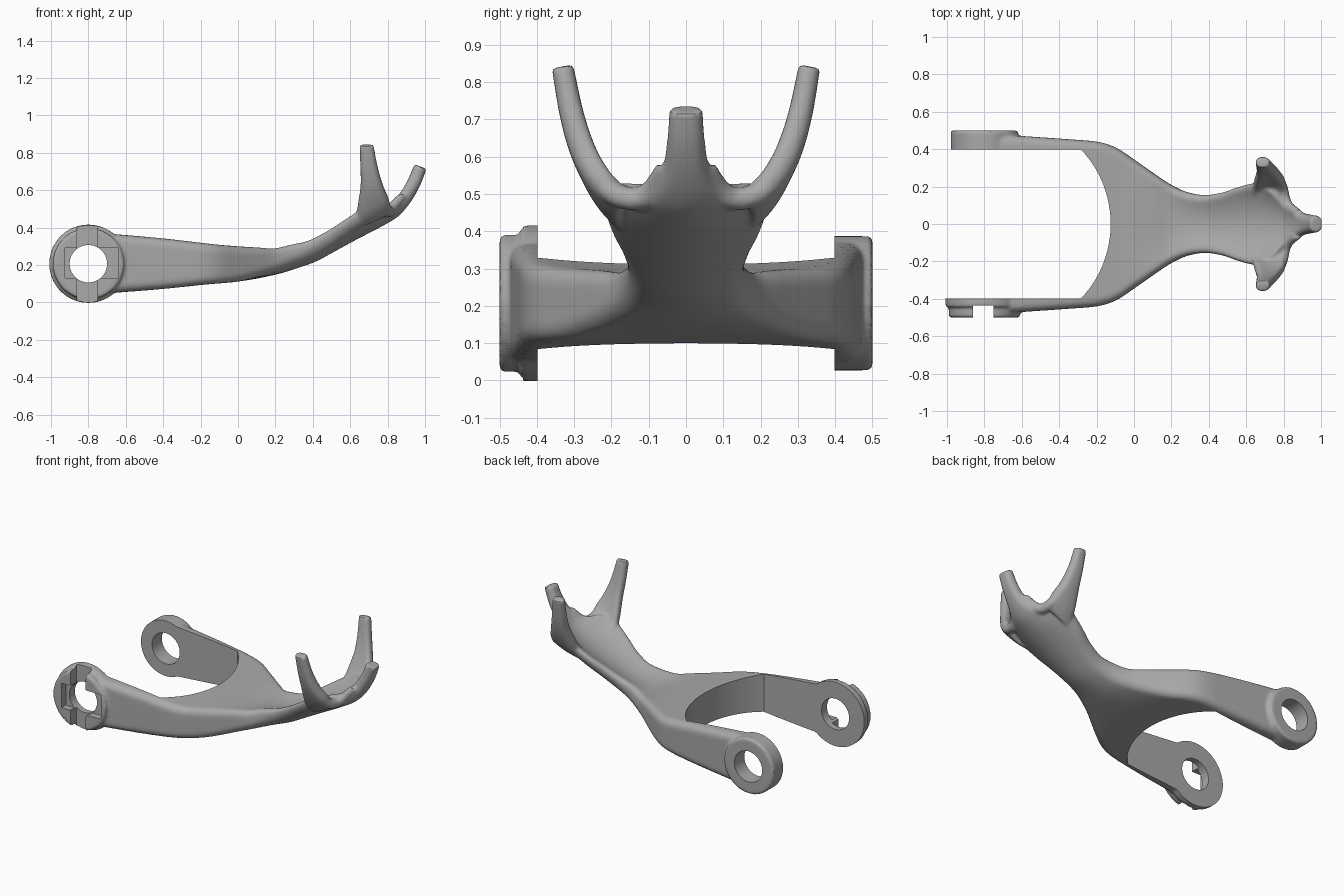
import bpy, bmesh, math
from mathutils import Vector, Matrix

if "Cube" in bpy.data.objects:
    bpy.data.objects.remove(bpy.data.objects["Cube"])

PIVOT = (-0.8, 0.207)      # x, z of the arm holes


def section(row, tangent, axis, radius, n=28):
    """Rounded flat section, bowed towards its upper side."""
    x, y, z, a, b, bow, tilt = row
    width = (Vector(axis) + Vector((0, 0, tilt))).normalized()
    up = tangent.cross(width).normalized()
    r = min(radius, a, b * 0.97)
    pts = []
    for side in (1, -1):
        for i in range(n):
            s = -side * math.sin(math.pi * (i / (n - 1) - 0.5))
            e = max(0, abs(s) * a - (a - r))
            h = b - r + math.sqrt(max(0, r * r - e * e))
            pts.append(Vector((x, y, z)) + width * a * s + up * (side * h + bow * s * s))
    return pts


def loft(bm, rows, axis, radius=0.045, steps=7):
    """Sweep sections along a smooth path through the rows."""
    ext = [rows[0]] + list(rows) + [rows[-1]]
    fine = []
    for p0, p1, p2, p3 in zip(ext, ext[1:], ext[2:], ext[3:]):
        for k in range(steps):
            t = k / steps
            fine.append([0.5 * (2 * b + (c - a) * t + (2 * a - 5 * b + 4 * c - d) * t * t
                                + (3 * b - a - 3 * c + d) * t ** 3)
                         for a, b, c, d in zip(p0, p1, p2, p3)])
    fine.append(list(rows[-1]))
    last = len(fine) - 1
    rings = []
    for i, row in enumerate(fine):
        tangent = Vector(fine[min(i + 1, last)][:3]) - Vector(fine[max(i - 1, 0)][:3])
        rings.append([bm.verts.new(p) for p in section(row, tangent.normalized(), axis, radius)])
    count = len(rings[0])
    for r0, r1 in zip(rings, rings[1:]):
        for j in range(count):
            k = (j + 1) % count
            bm.faces.new((r0[j], r0[k], r1[k], r1[j]))
    bm.faces.new(rings[0])
    bm.faces.new(rings[-1])


def disc(bm, radius, y0, y1):
    """Cylinder along y, centred on the arm holes."""
    place = Matrix.Translation((PIVOT[0], (y0 + y1) / 2, PIVOT[1])) @ Matrix.Rotation(math.pi / 2, 4, 'X')
    bmesh.ops.create_cone(bm, cap_ends=True, segments=96, radius1=radius, radius2=radius,
                          depth=abs(y1 - y0), matrix=place)


def box(bm, lo, hi):
    lo, hi = Vector(lo), Vector(hi)
    bmesh.ops.create_cube(bm, size=1, matrix=Matrix.Translation((lo + hi) / 2)
                          @ Matrix.Diagonal((*(hi - lo), 1)))


def finish(bm, name):
    bmesh.ops.recalc_face_normals(bm, faces=bm.faces[:])
    mesh = bpy.data.meshes.new(name)
    bm.to_mesh(mesh)
    bm.free()
    obj = bpy.data.objects.new(name, mesh)
    bpy.context.collection.objects.link(obj)
    return obj


# Fork body, neck, bowl floor and centre prong: x, z, half width, half height, bow
spine = [
    (-0.8, 0.209, 0.483, 0.167, 0), (-0.55, 0.208, 0.467, 0.148, 0),
    (-0.35, 0.207, 0.453, 0.13, 0), (-0.2, 0.206, 0.44, 0.113, 0),
    (-0.1, 0.205, 0.41, 0.103, 0), (0, 0.206, 0.345, 0.094, 0),
    (0.1, 0.208, 0.275, 0.08, 0.01), (0.2, 0.213, 0.21, 0.063, 0.022),
    (0.3, 0.235, 0.168, 0.055, 0.035), (0.4, 0.262, 0.155, 0.046, 0.045),
    (0.5, 0.31, 0.17, 0.041, 0.05), (0.6, 0.36, 0.202, 0.037, 0.065),
    (0.7, 0.41, 0.22, 0.035, 0.08), (0.77, 0.447, 0.195, 0.035, 0.075),
    (0.84, 0.492, 0.11, 0.035, 0.03), (0.9, 0.567, 0.064, 0.036, 0.01),
    (0.945, 0.65, 0.05, 0.036, 0), (0.975, 0.727, 0.045, 0.034, 0)]
# Side prong: x, y, z, half width, half thickness, bow, tilt
prong = [
    (0.71, 0.165, 0.45, 0.09, 0.034, 0.01, -0.4), (0.722, 0.205, 0.485, 0.09, 0.034, 0.012, -0.3),
    (0.725, 0.24, 0.535, 0.083, 0.034, 0.012, -0.15), (0.716, 0.279, 0.62, 0.061, 0.034, 0.008, 0),
    (0.701, 0.308, 0.72, 0.047, 0.032, 0.003, 0), (0.687, 0.331, 0.842, 0.038, 0.029, 0, 0)]
# Rim between side and centre prongs: x, y, z
rim = [(0.765, 0.25, 0.57), (0.79, 0.2, 0.505), (0.805, 0.135, 0.487),
       (0.83, 0.09, 0.51), (0.875, 0.052, 0.565)]

bm = bmesh.new()
loft(bm, [(x, 0, z, a, b, bow, 0) for x, z, a, b, bow in spine], (0, 1, 0))
for s in (1, -1):
    axis = (-1, 0, 0) if s > 0 else (1, 0, 0)
    loft(bm, [(x, s * y, z, a, b, bow, t * s)
              for x, y, z, a, b, bow, t in prong], axis, 0.03)
    loft(bm, [(x, s * y, z, 0.031, 0.031, 0, 0) for x, y, z in rim], axis, 0.031)

# Round arm ends: plain pad on one arm, flange and boss on the other
disc(bm, 0.18, 0.3, 0.5)
disc(bm, 0.209, -0.3, -0.442)
disc(bm, 0.19, -0.3, -0.5)
body = finish(bm, "forked_claw_bracket")

# Blend the parts into one smooth skin
remesh = body.modifiers.new("blend", 'REMESH')
remesh.mode = 'VOXEL'
remesh.voxel_size = 0.0085
smooth = body.modifiers.new("soften", 'SMOOTH')
smooth.factor = 0.5
smooth.iterations = 7

# Gap between the arms, closed by an arc
bm = bmesh.new()
R, half = 0.58, 0.398
plan = [(-1.3, -half), (-1.3, half)]
span = math.asin(half / R)
for i in range(49):
    a = span * (1 - i / 24)
    plan.append((-0.125 - R + R * math.cos(a), R * math.sin(a)))
face = bm.faces.new([bm.verts.new((x, y, -0.3)) for x, y in plan])
out = bmesh.ops.extrude_face_region(bm, geom=[face])
bmesh.ops.translate(bm, vec=(0, 0, 1),
                    verts=[v for v in out["geom"] if isinstance(v, bmesh.types.BMVert)])
cutters = [finish(bm, "arm_gap_cutter")]

# Through holes
bm = bmesh.new()
disc(bm, 0.1, -0.8, 0.8)
cutters.append(finish(bm, "hole_cutter"))

# Vertical slot and shallow rectangular recess on the flanged arm
for name, lo, hi in (("slot_cutter", (-0.86, -0.7, -0.3), (-0.75, -0.437, 0.7)),
                     ("recess_cutter", (-0.925, -0.7, 0.13), (-0.64, -0.455, 0.29))):
    bm = bmesh.new()
    box(bm, lo, hi)
    cutters.append(finish(bm, name))

for c in cutters:
    c.hide_render = True
    mod = body.modifiers.new(c.name, 'BOOLEAN')
    mod.operation = 'DIFFERENCE'
    mod.solver = 'MANIFOLD'
    mod.object = c

# Bake the modifiers and shade
bpy.ops.object.select_all(action='DESELECT')
body.select_set(True)
bpy.context.view_layer.objects.active = body
bpy.ops.object.convert(target='MESH')
for c in cutters:
    bpy.data.objects.remove(c)
bpy.ops.object.shade_smooth_by_angle(angle=math.radians(35))

grey = bpy.data.materials.new("plain_grey")
grey.use_nodes = True
colour = (0.4, 0.4, 0.4, 1)
grey.diffuse_color = colour
grey.node_tree.nodes["Principled BSDF"].inputs["Base Color"].default_value = colour
body.data.materials.clear()
body.data.materials.append(grey)
